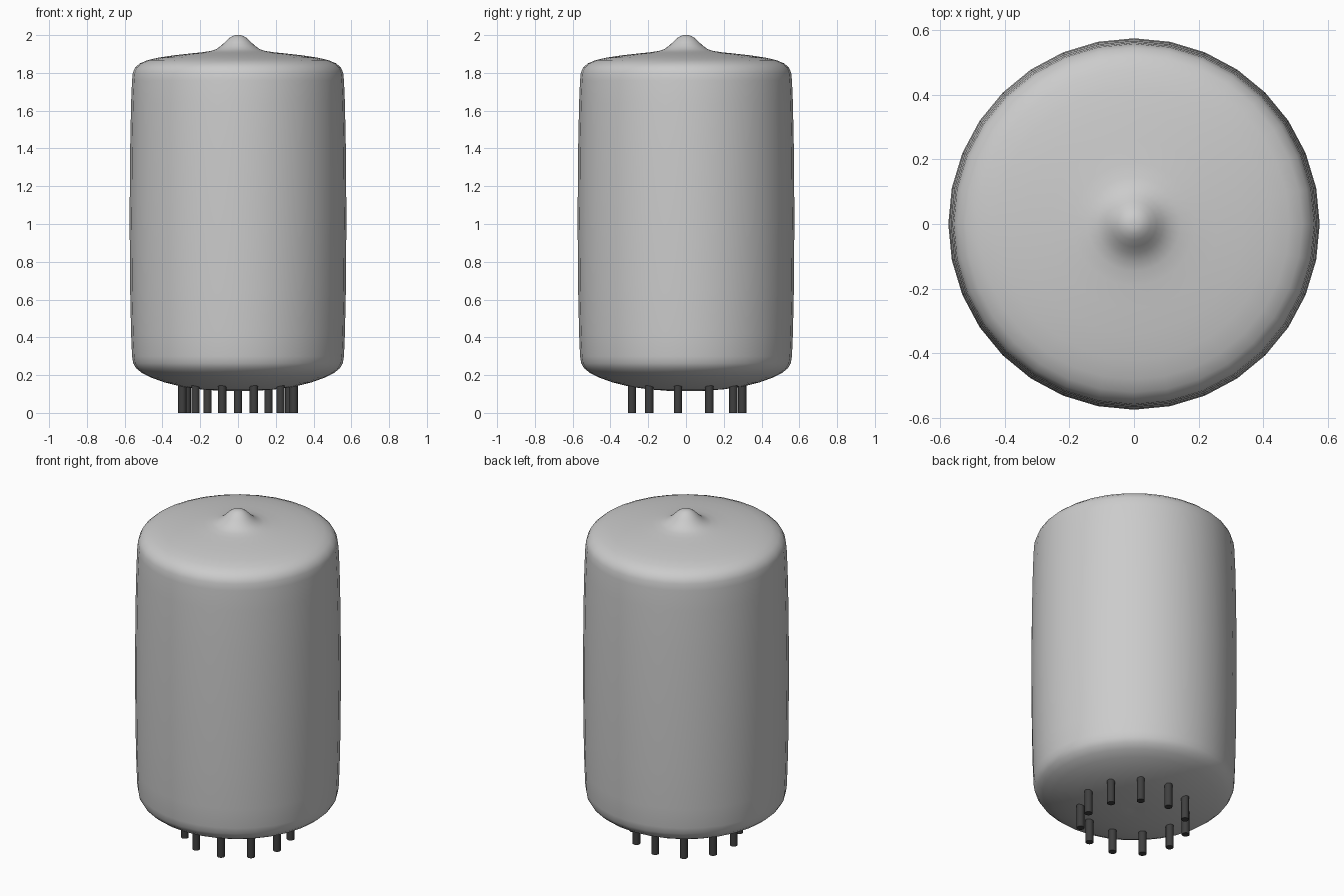
import bpy, bmesh, math
from mathutils import Vector, Matrix

if "Cube" in bpy.data.objects:
    bpy.data.objects.remove(bpy.data.objects["Cube"])

SEGMENTS = 32
PIN_COUNT = 11


def make_object(name, bm, smooth_angle):
    bmesh.ops.remove_doubles(bm, verts=bm.verts, dist=1e-5)
    bmesh.ops.recalc_face_normals(bm, faces=bm.faces)
    mesh = bpy.data.meshes.new(name)
    bm.to_mesh(mesh)
    bm.free()
    obj = bpy.data.objects.new(name, mesh)
    bpy.context.collection.objects.link(obj)
    bpy.ops.object.select_all(action='DESELECT')
    obj.select_set(True)
    bpy.context.view_layer.objects.active = obj
    bpy.ops.object.shade_smooth_by_angle(angle=math.radians(smooth_angle))
    return obj


def lathe(name, profile):
    bm = bmesh.new()
    verts = [bm.verts.new((r, 0, z)) for r, z in profile]
    edges = [bm.edges.new(pair) for pair in zip(verts, verts[1:])]
    bmesh.ops.spin(bm, geom=verts + edges, cent=(0, 0, 0), axis=(0, 0, 1),
                   angle=math.tau, steps=SEGMENTS, use_merge=True)
    return make_object(name, bm, 60)


# Glass envelope: domed base, slightly bulging wall, sealed-off tip
lathe("glass_envelope", [
    (0, 0.117), (0.02, 0.115), (0.10, 0.117), (0.20, 0.125), (0.30, 0.139),
    (0.39, 0.162), (0.46, 0.187), (0.51, 0.212), (0.54, 0.237),
    (0.555, 0.263), (0.561, 0.30), (0.566, 0.42), (0.571, 0.65),
    (0.574, 1.03), (0.571, 1.40), (0.566, 1.64), (0.561, 1.76),
    (0.557, 1.80), (0.545, 1.828), (0.52, 1.85), (0.48, 1.867),
    (0.42, 1.881), (0.34, 1.893), (0.26, 1.902), (0.19, 1.909),
    (0.145, 1.916), (0.115, 1.926), (0.09, 1.943), (0.07, 1.962),
    (0.05, 1.982), (0.03, 1.995), (0.013, 2.0), (0, 2.0)])

# Ring of contact pins under the base
bm = bmesh.new()
for i in range(PIN_COUNT):
    a = math.tau * i / PIN_COUNT
    pos = Vector((0.298 * math.sin(a), 0.298 * math.cos(a), 0.08))
    bmesh.ops.create_cone(bm, cap_ends=True, segments=16, radius1=0.022,
                          radius2=0.022, depth=0.16,
                          matrix=Matrix.Translation(pos))
pins = make_object("contact_pins", bm, 40)
metal = bpy.data.materials.new("dark_metal")
metal.diffuse_color = (0.05, 0.05, 0.05, 1)
metal.use_nodes = True
metal.node_tree.nodes["Principled BSDF"].inputs["Base Color"].default_value = metal.diffuse_color
pins.data.materials.append(metal)
